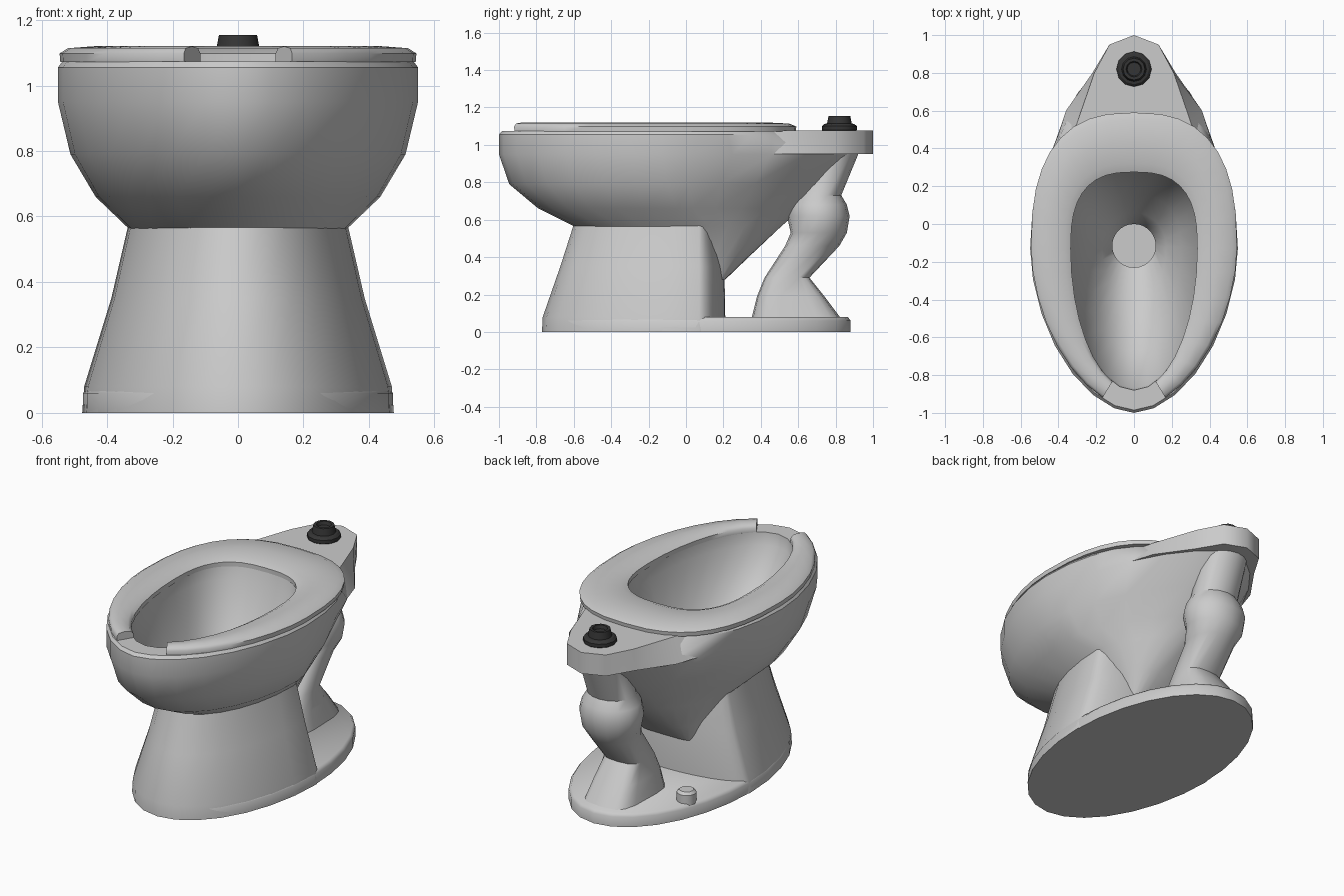
import bpy, bmesh, math

cube = bpy.data.objects.get("Cube")
if cube:
    bpy.data.objects.remove(cube, do_unlink=True)


def material(name, rgb):
    m = bpy.data.materials.new(name)
    m.use_nodes = True
    m.diffuse_color = (*rgb, 1)
    m.node_tree.nodes["Principled BSDF"].inputs["Base Color"].default_value = (*rgb, 1)
    return m


PORCELAIN = material("porcelain_grey", (0.6, 0.6, 0.6))
RUBBER = material("dark_rubber", (0.035, 0.035, 0.035))
NOSE = 1.8  # slightly pointed front of the bowl and seat


def egg_point(angle, front, mid, back, width, power, nose):
    """Point on an egg outline with separate front and back roundness."""
    c, s = math.cos(angle), math.sin(angle)
    k = 2 / (nose if s <= 0 else power)
    reach = front - mid if s <= 0 else back - mid
    return math.copysign(abs(c) ** k, c) * width, mid + reach * abs(s) ** k


def egg(z, front, mid, back, width, power=2, nose=2, sides=28):
    return [(*egg_point(2 * math.pi * i / sides, front, mid, back, width, power, nose), z)
            for i in range(sides)]


def loft(name, rings, mat=PORCELAIN, end=True, angle=35, closed=True):
    """Skin a list of equal rings, capping the start and optionally the end."""
    bm = bmesh.new()
    loops = [[bm.verts.new(p) for p in ring] for ring in rings]
    n = len(loops[0])
    for a, b in zip(loops, loops[1:]):
        for i in range(n if closed else n - 1):
            j = (i + 1) % n
            bm.faces.new((a[i], a[j], b[j], b[i]))
    bm.faces.new(loops[0][::-1])
    if end:
        bm.faces.new(loops[-1])
    bmesh.ops.recalc_face_normals(bm, faces=bm.faces)
    mesh = bpy.data.meshes.new(name)
    bm.to_mesh(mesh)
    bm.free()
    obj = bpy.data.objects.new(name, mesh)
    bpy.context.collection.objects.link(obj)
    mesh.materials.append(mat)
    bpy.context.view_layer.objects.active = obj
    bpy.ops.object.select_all(action='DESELECT')
    obj.select_set(True)
    bpy.ops.object.shade_smooth_by_angle(angle=math.radians(angle))


def turned(name, x, y, profile, mat, sides=12):
    """Round part from (radius, height) pairs."""
    rings = [[(x + r * math.cos(2 * math.pi * i / sides),
               y + r * math.sin(2 * math.pi * i / sides), z) for i in range(sides)]
             for r, z in profile]
    loft(name, rings, mat)


# Floor plate
loft("base_plate", [
    egg(0, -0.764, 0.05, 0.88, 0.473),
    egg(0.06, -0.762, 0.05, 0.88, 0.473),
    egg(0.08, -0.75, 0.05, 0.865, 0.458),
], angle=60)

# Pedestal with a blunt, chamfered rear
loft("pedestal", [
    egg(0, -0.77, 0.07, 0.21, 0.476, 1.9),
    egg(0.08, -0.766, 0.07, 0.21, 0.47, 1.9),
    egg(0.35, -0.672, 0.07, 0.205, 0.387, 1.9),
    egg(0.575, -0.6, 0.07, 0.16, 0.335, 1.9),
], end=False)

# Bowl: up the outside with its tail to the rear, over the rim, down to the drain
loft("bowl", [
    egg(0.28, 0.0, 0.1, 0.21, 0.18, 5),
    egg(0.4, -0.35, 0.05, 0.335, 0.23, 3),
    egg(0.565, -0.6, 0.05, 0.51, 0.336, 1.7),
    egg(0.66, -0.79, -0.05, 0.62, 0.435, 1.45),
    egg(0.79, -0.945, -0.1, 0.77, 0.512, 1.5, NOSE),
    egg(0.95, -1, -0.13, 0.91, 0.55, 1.65, NOSE),
    egg(1.055, -1, -0.13, 0.6, 0.55, 2.3, NOSE),
    egg(1.073, -0.985, -0.13, 0.58, 0.537, 2.3, NOSE),
    egg(1.073, -0.88, -0.13, 0.28, 0.34, 2.7),
    egg(1.0, -0.87, -0.13, 0.26, 0.335, 2.7),
    egg(0.75, -0.68, -0.12, 0.16, 0.25, 2.3),
    egg(0.6, -0.42, -0.12, 0.06, 0.17),
    egg(0.51, -0.23, -0.115, 0, 0.115),
    egg(0.46, -0.23, -0.115, 0, 0.115),
])

# Rear trap column with its bulge and boxy spreading foot
loft("trap_column", [
    egg(0.07, 0.35, 0.5, 0.83, 0.16, 4, 3, 16),
    egg(0.19, 0.38, 0.5, 0.74, 0.14, 4, 3, 16),
    egg(0.29, 0.42, 0.54, 0.66, 0.125, 3, 3, 16),
    egg(0.46, 0.53, 0.68, 0.82, 0.135, 2, 2.5, 16),
    egg(0.53, 0.56, 0.71, 0.86, 0.17, 2, 2, 16),
    egg(0.62, 0.54, 0.71, 0.875, 0.185, 2, 2, 16),
    egg(0.68, 0.55, 0.71, 0.86, 0.17, 2, 2, 16),
    egg(0.73, 0.57, 0.71, 0.83, 0.14, 2, 2, 16),
    egg(0.96, 0.66, 0.79, 0.925, 0.135, 2, 2, 16),
])


# Rear deck, wider below than on top
def deck_outline(half, z):
    return ([(x, y, z) for x, y in half] + [(0, 1, z)]
            + [(-x, y, z) for x, y in reversed(half)])


loft("rear_deck", [
    deck_outline([(0.405, 0.46), (0.36, 0.6), (0.22, 0.8), (0.13, 0.95)], 0.95),
    deck_outline([(0.33, 0.44), (0.3, 0.54), (0.21, 0.8), (0.13, 0.95)], 1.077),
], angle=45)

# Open-front seat: rounded section swept between outer and inner outlines
sections = []
STEPS = 32
for i in range(STEPS + 1):
    a = math.radians(-70 + 320 * i / STEPS)
    ox, oy = egg_point(a, -0.975, -0.13, 0.59, 0.545, 2.6, NOSE)
    ix, iy = egg_point(a, -0.88, -0.13, 0.275, 0.335, 2.7, 2)
    sections.append([(ox + (ix - ox) * t, oy + (iy - oy) * t, z) for t, z in
                     ((0.01, 1.072), (0, 1.098), (0.12, 1.114), (0.5, 1.12),
                      (0.85, 1.114), (1, 1.098), (1, 1.072))])
loft("seat", sections, angle=50)

# Inlet fitting on the deck
turned("inlet_fitting", 0, 0.82,
       [(0.085, 1.07), (0.093, 1.08), (0.093, 1.1), (0.08, 1.112), (0.066, 1.114),
        (0.058, 1.155), (0.042, 1.155), (0.036, 1.135)], RUBBER)

# Bolt cap on the floor plate
turned("bolt_cap", -0.34, 0.48,
       [(0.055, 0.07), (0.055, 0.13), (0.04, 0.145)], PORCELAIN)
